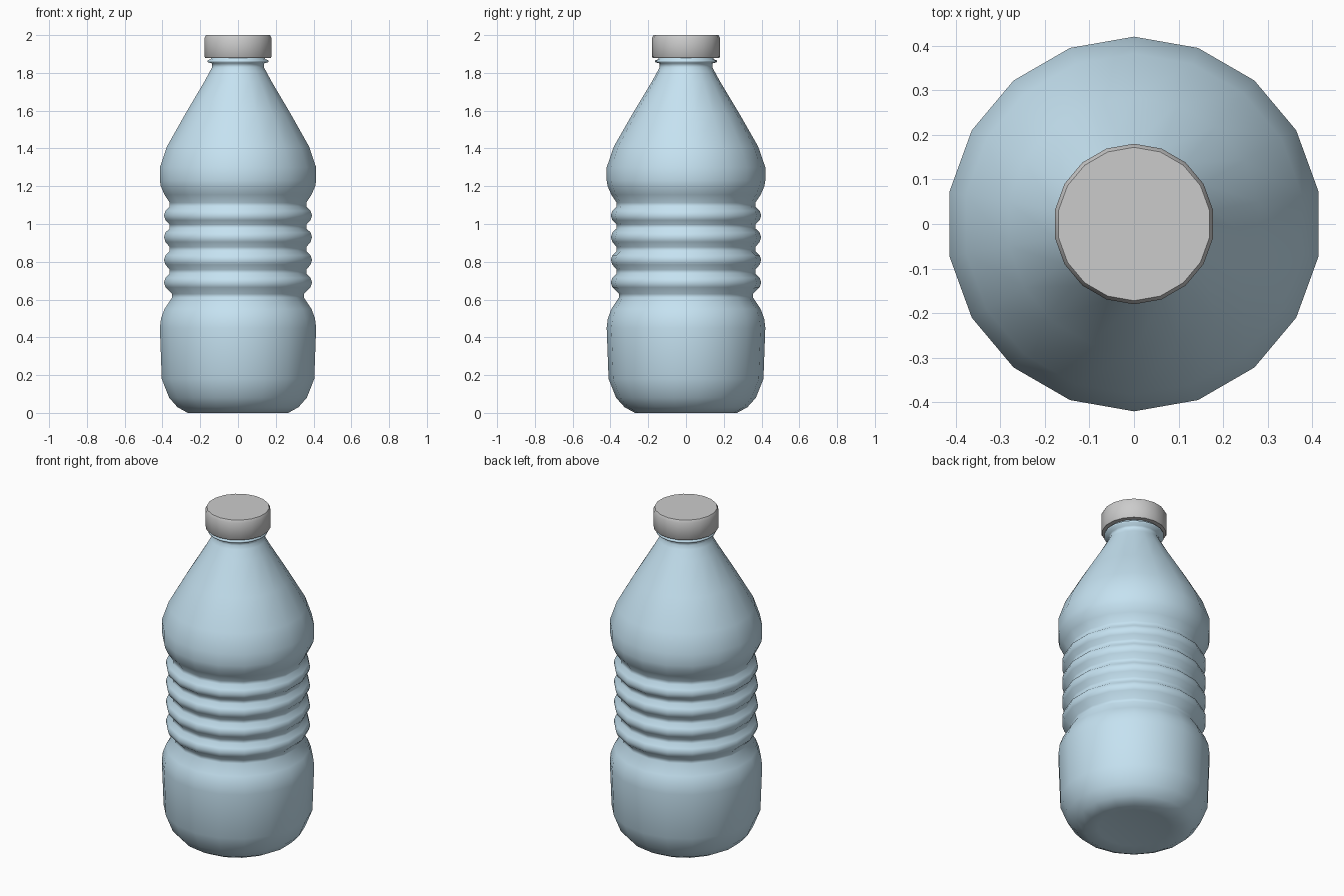
import bpy, bmesh, math

if "Cube" in bpy.data.objects:
    bpy.data.objects.remove(bpy.data.objects["Cube"])

SIDES = 18


def lathe(name, profile, colour=None, angle=180):
    """Revolve (radius, z) points around z; radius 0 makes a pole."""
    bm = bmesh.new()
    rings = []
    for r, z in profile:
        if r == 0:
            rings.append([bm.verts.new((0, 0, z))] * SIDES)
            continue
        ring = []
        for i in range(SIDES):
            a = math.pi / 2 + 2 * math.pi * i / SIDES
            ring.append(bm.verts.new((r * math.cos(a), r * math.sin(a), z)))
        rings.append(ring)
    for lo, hi in zip(rings, rings[1:]):
        for i in range(SIDES):
            j = (i + 1) % SIDES
            quad = [lo[i], lo[j], hi[j], hi[i]]
            bm.faces.new(list(dict.fromkeys(quad)))
    bmesh.ops.recalc_face_normals(bm, faces=bm.faces)
    mesh = bpy.data.meshes.new(name)
    bm.to_mesh(mesh)
    bm.free()
    obj = bpy.data.objects.new(name, mesh)
    bpy.context.collection.objects.link(obj)
    bpy.ops.object.select_all(action='DESELECT')
    obj.select_set(True)
    bpy.context.view_layer.objects.active = obj
    bpy.ops.object.shade_smooth_by_angle(angle=math.radians(angle))
    if colour:
        mat = bpy.data.materials.new(name)
        mat.diffuse_color = colour
        mat.use_nodes = True
        mat.node_tree.nodes["Principled BSDF"].inputs["Base Color"].default_value = mat.diffuse_color
        mesh.materials.append(mat)
    return obj


# Base and lower body
body = [(0, 0.015), (0.2, 0.012), (0.27, 0), (0.325, 0.03), (0.37, 0.08), (0.41, 0.18),
        (0.42, 0.45), (0.414, 0.5), (0.395, 0.55), (0.355, 0.61), (0.355, 0.63)]
# Four grip ribs with grooves between them
for z in (0.69, 0.81, 0.93, 1.045):
    body += [(0.39, z - 0.025), (0.398, z), (0.39, z + 0.025),
             (0.367, z + 0.047), (0.367, z + 0.068)]
# Shoulder, neck and neck ring
body += [(0.395, 1.155), (0.415, 1.2), (0.42, 1.23), (0.42, 1.3), (0.382, 1.41),
         (0.285, 1.58), (0.18, 1.755), (0.15, 1.81), (0.139, 1.83), (0.139, 1.85),
         (0.165, 1.857), (0.165, 1.866), (0.145, 1.873), (0.145, 1.96)]
lathe("bottle_body", body, (0.56, 0.76, 0.88, 1))

# Screw cap, open underneath
cap = [(0.15, 1.97), (0.15, 1.88), (0.176, 1.88), (0.18, 1.885),
       (0.18, 1.985), (0.172, 2.0), (0, 2.0)]
lathe("cap", cap, angle=50)
